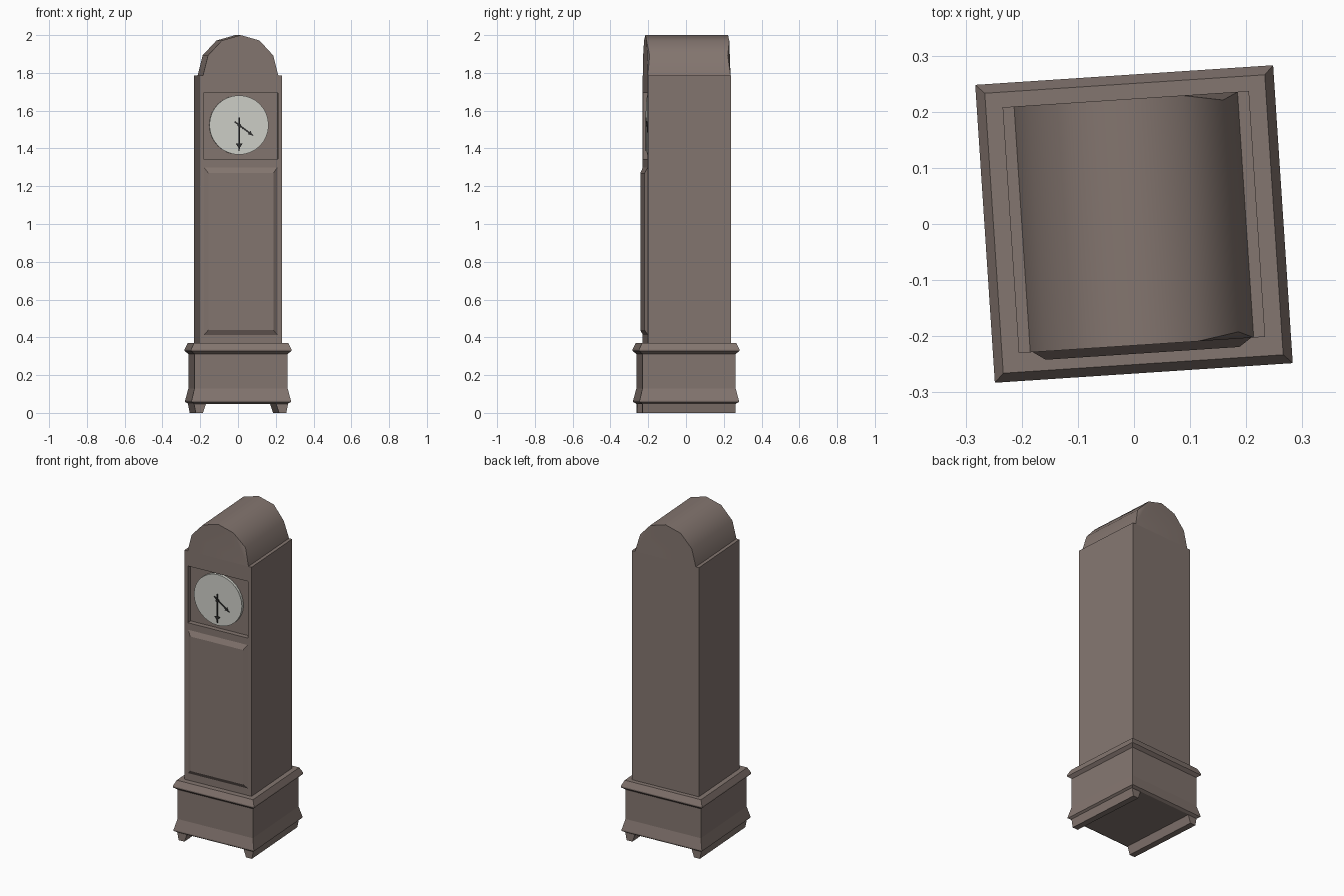
import bpy, bmesh, math
from mathutils import Matrix

if "Cube" in bpy.data.objects:
    bpy.data.objects.remove(bpy.data.objects["Cube"])

TURN = Matrix.Rotation(math.radians(3.77), 4, 'Z')  # whole clock stands slightly turned


def material(name, col):
    m = bpy.data.materials.new(name)
    m.diffuse_color = (*col, 1)
    m.use_nodes = True
    m.node_tree.nodes["Principled BSDF"].inputs["Base Color"].default_value = m.diffuse_color
    return m


WOOD = material("wood", (0.23, 0.18, 0.16))
DIAL = material("dial", (0.62, 0.63, 0.58))
DARK = material("dark_metal", (0.03, 0.03, 0.03))


def finish(name, bm, mat):
    bmesh.ops.recalc_face_normals(bm, faces=bm.faces)
    bm.transform(TURN)
    me = bpy.data.meshes.new(name)
    bm.to_mesh(me)
    bm.free()
    me.materials.append(mat)
    ob = bpy.data.objects.new(name, me)
    bpy.context.collection.objects.link(ob)
    return ob


def loft(rings):
    """Join rings of equal point count and cap both ends."""
    bm = bmesh.new()
    vs = [[bm.verts.new(p) for p in r] for r in rings]
    n = len(vs[0])
    for a, b in zip(vs, vs[1:]):
        for i in range(n):
            j = (i + 1) % n
            bm.faces.new((a[i], a[j], b[j], b[i]))
    bm.faces.new(vs[0])
    bm.faces.new(vs[-1])
    return bm, vs


def prism(pts, y0, y1):
    """Extrude an x,z outline along y."""
    return loft([[(x, y, z) for x, z in pts] for y in (y0, y1)])


def rect(x, z0, z1):
    return [(-x, z0), (x, z0), (x, z1), (-x, z1)]


def activate(ob):
    bpy.ops.object.select_all(action='DESELECT')
    ob.select_set(True)
    bpy.context.view_layer.objects.active = ob


FRONT, BACK = -0.216, 0.223

# moulded plinth
profile = [(.248, .048), (.263, .058), (.263, .066), (.247, .13),
           (.247, .312), (.266, .328), (.266, .336), (.25, .37)]
bm, _ = loft([[(-h, -h, z), (h, -h, z), (h, h, z), (-h, h, z)] for h, z in profile])
finish("plinth", bm, WOOD)

# foot runners along both sides
for side, s in (("left", -1), ("right", 1)):
    bm, _ = prism([(s * .185, .05), (s * .202, 0), (s * .24, 0), (s * .25, .05)], -.246, .246)
    finish(side + "_foot_runner", bm, WOOD)

# trunk with recessed dial opening
trunk = finish("trunk", prism(rect(.22, .365, 1.787), FRONT, BACK)[0], WOOD)
cutter = finish("dial_cutter", prism(rect(.198, 1.343, 1.694), FRONT - .1, FRONT + .03)[0], WOOD)
cutter.hide_render = True
mod = trunk.modifiers.new("recess", 'BOOLEAN')
mod.operation = 'DIFFERENCE'
mod.solver = 'EXACT'
mod.object = cutter
activate(trunk)
bpy.ops.object.modifier_apply(modifier=mod.name)
bpy.data.objects.remove(cutter)

# arched crest, with one dented corner front and back on the right
arch = [(.2 * math.cos(math.radians(a)), 1.785 + .215 * math.sin(math.radians(a)))
        for a in range(0, 181, 30)]
bm, vs = prism(arch, FRONT, BACK)
for ring, dy in zip(vs, (.012, -.013)):
    bmesh.ops.connect_verts(bm, verts=[ring[0], ring[2]])
    ring[1].co.y += dy
activate(finish("crest", bm, WOOD))
bpy.ops.object.shade_smooth_by_angle(angle=math.radians(40))

# bevelled door panel
bm, _ = loft([[(x, y, z) for x, z in rect(w, z0, z1)] for w, y, z0, z1 in
              ((.195, FRONT + .004, .413, 1.30), (.195, FRONT, .413, 1.30),
               (.173, -.231, .438, 1.27))])
finish("door_panel", bm, WOOD)

# dial disc
CX, CZ = -.008, 1.524
circle = [(CX + .157 * math.cos(t), CZ + .157 * math.sin(t))
          for t in (i * math.tau / 32 for i in range(32))]
finish("dial", prism(circle, FRONT + .012, FRONT + .032)[0], DIAL)


# hands: thin bar with a pointed head near the tip
def hand(name, angle, length, tail, head, y):
    a = math.radians(angle)
    right = [(.004, -tail), (.004, length * .7), (head, length * .72), (.004, length * .86), (.002, length)]
    outline = right + [(-u, v) for u, v in reversed(right)]
    pts = [(CX + u * math.cos(a) + v * math.sin(a), CZ - u * math.sin(a) + v * math.cos(a))
           for u, v in outline]
    finish(name, prism(pts, y, y + .004)[0], DARK)


hand("minute_hand", 180, .138, .04, .018, FRONT + .003)
hand("hour_hand", 127, .094, .03, .013, FRONT + .008)

# centre pin
pin = [(CX + .009 * math.cos(i * math.tau / 10), CZ + .009 * math.sin(i * math.tau / 10)) for i in range(10)]
finish("hand_pin", prism(pin, FRONT + .001, FRONT + .014)[0], DARK)
